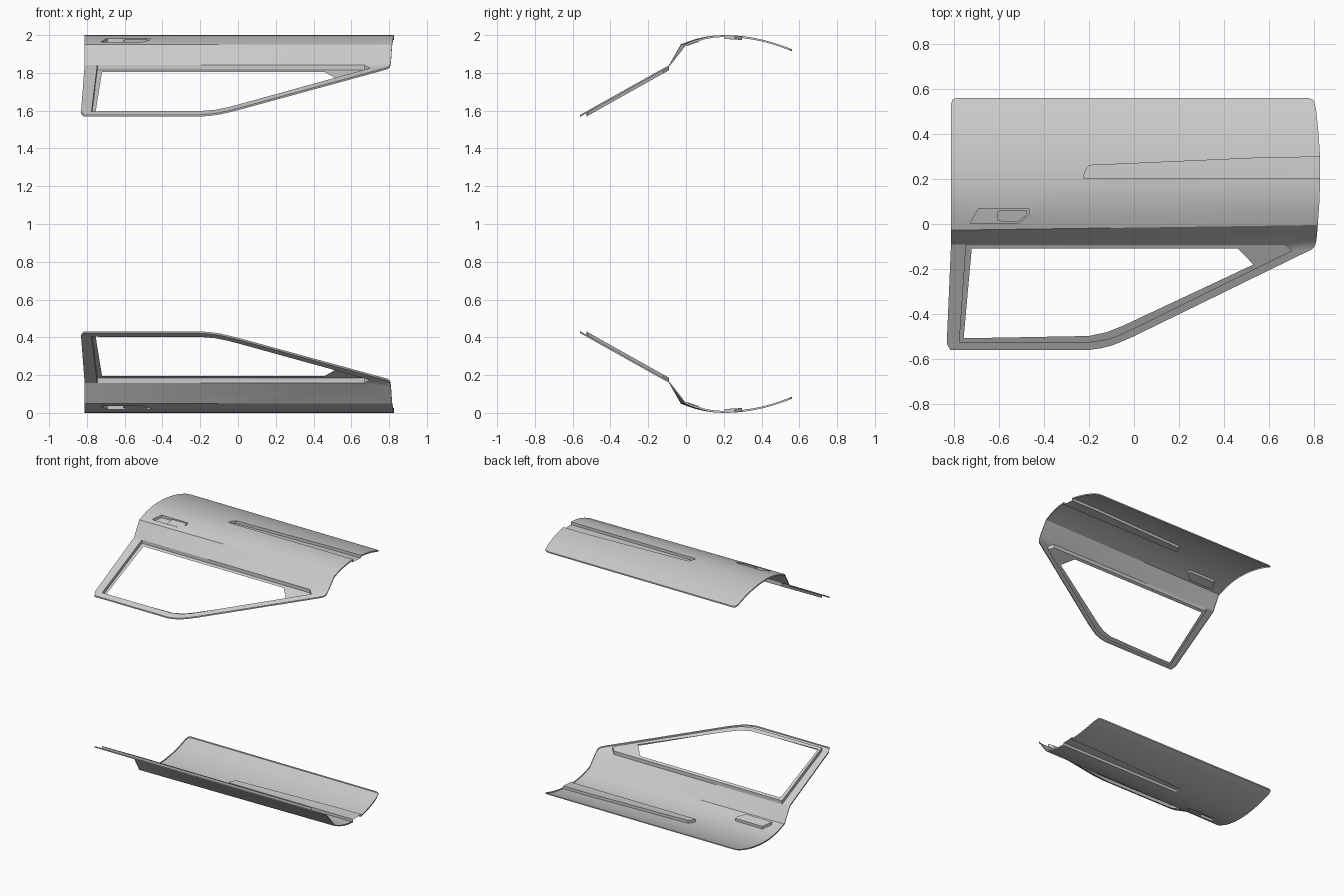
import bpy, bmesh, math
from mathutils import Vector

if "Cube" in bpy.data.objects:
    bpy.data.objects.remove(bpy.data.objects["Cube"])

BELT, TILT = -0.016, 0.014        # shoulder crease: y at x = 0, and its slope in x
SILL, FRAME_SLOPE = -0.09, 0.56   # window line and lean of the window frame


def skin_z(x, y):
    """Height of the outer door skin."""
    c = BELT + TILT * x
    zc = 2 - 1.05 * (BELT - 0.2) ** 2
    if y >= 0.2:
        return 2 - 0.58 * (y - 0.2) ** 2
    if y >= c:
        t = (y - c) / (0.2 - c)
        return 2 - (2 - zc) * (1 - t) ** 2
    if y >= SILL:
        return 1.841 + (zc - 1.841) * (y - SILL) / (c - SILL)
    return 1.841 + FRAME_SLOPE * (y - SILL)


def add_loop(bm, pts, d, closed=True):
    vs = [bm.verts.new((x, y, d)) for x, y in pts]
    n = len(vs)
    return [bm.edges.new((vs[i], vs[(i + 1) % n])) for i in range(n if closed else n - 1)]


def sheet(bm, loops, d):
    """Fill an outline with holes at depth d below the skin."""
    edges = [e for pts in loops for e in add_loop(bm, pts, d)]
    bmesh.ops.triangle_fill(bm, use_beauty=True, edges=edges, normal=(0, 0, 1))


def wall(bm, pts, d0, d1, closed=True):
    """Upright strip along a path between two depths."""
    a = add_loop(bm, pts, d0, closed)
    ret = bmesh.ops.extrude_edge_only(bm, edges=a)
    for v in ret["geom"]:
        if isinstance(v, bmesh.types.BMVert):
            v.co.z = d1


def finish(name, bm, lower):
    """Slice across the curve, wrap onto the door profile, mirror for the lower door."""
    bmesh.ops.remove_doubles(bm, verts=bm.verts, dist=1e-5)
    cuts = [((0, y, 0), (0, 1, 0)) for y in [SILL] + [0.05 * i for i in range(1, 12)]]
    cuts.append(((0, BELT, 0), Vector((-TILT, 1, 0)).normalized()))
    for co, no in cuts:
        bmesh.ops.bisect_plane(bm, geom=bm.verts[:] + bm.edges[:] + bm.faces[:],
                               dist=1e-6, plane_co=co, plane_no=no)
    for v in bm.verts:
        v.co.z += skin_z(v.co.x, v.co.y)
        if lower:
            v.co.z = 2 - v.co.z
    bmesh.ops.recalc_face_normals(bm, faces=bm.faces)
    up = sum(f.normal.z * f.calc_area() for f in bm.faces)
    if (up < 0) != lower:
        bmesh.ops.reverse_faces(bm, faces=bm.faces)
    me = bpy.data.meshes.new(name)
    bm.to_mesh(me)
    bm.free()
    ob = bpy.data.objects.new(name, me)
    bpy.context.collection.objects.link(ob)
    bpy.ops.object.select_all(action='DESELECT')
    ob.select_set(True)
    bpy.context.view_layer.objects.active = ob
    bpy.ops.object.shade_smooth_by_angle(angle=math.radians(25))


# Outlines seen from above
groove = [(0.826, 0.297), (0.6, 0.295), (-0.2, 0.26), (-0.215, 0.24), (-0.225, 0.205), (0.826, 0.205)]
rim = [(0.826, 0.205), (0.823, 0.1), (0.816, 0), (0.81, -0.07), (0.803, -0.098), (0.79, -0.112),
       (0.0, -0.498), (-0.05, -0.52), (-0.1, -0.54), (-0.15, -0.552), (-0.2, -0.559), (-0.815, -0.56),
       (-0.831, -0.53), (-0.812, -0.09), (-0.812, 0.53), (-0.806, 0.552), (-0.788, 0.56),
       (0.775, 0.56), (0.797, 0.55), (0.808, 0.51), (0.819, 0.4), (0.826, 0.297)]
recess = [(-0.745, -0.09), (0.67, -0.09), (0.7, -0.118), (0.0, -0.463), (-0.06, -0.491),
          (-0.12, -0.512), (-0.2, -0.524), (-0.775, -0.526)]
opening = [(-0.72, -0.108), (0.46, -0.108), (0.53, -0.18), (-0.05, -0.452), (-0.12, -0.48),
           (-0.2, -0.497), (-0.756, -0.507)]
pocket = [(-0.727, 0.005), (-0.69, 0.068), (-0.465, 0.068), (-0.465, 0.043), (-0.51, 0.005)]
grip = [(-0.605, 0.015), (-0.605, 0.055), (-0.59, 0.063), (-0.478, 0.063), (-0.478, 0.04), (-0.512, 0.012), (-0.59, 0.012)]

for side, lower in (("upper", False), ("lower", True)):
    # Door skin and window surround with folded rim
    bm = bmesh.new()
    sheet(bm, [rim + groove[1:-1], recess, pocket], 0)
    wall(bm, rim, 0, -0.01, closed=False)
    finish(side + "_door_skin", bm, lower)

    # Tapering side groove, open at the front edge
    bm = bmesh.new()
    sheet(bm, [groove], -0.021)
    wall(bm, groove, 0, -0.021, closed=False)
    finish(side + "_side_groove", bm, lower)

    # Stepped window channel with corner plate
    bm = bmesh.new()
    sheet(bm, [recess, opening], -0.027)
    wall(bm, recess, 0, -0.027)
    finish(side + "_window_channel", bm, lower)

    # Handle pocket and pull
    bm = bmesh.new()
    sheet(bm, [pocket], -0.02)
    wall(bm, pocket, 0, -0.02)
    finish(side + "_handle_pocket", bm, lower)
    bm = bmesh.new()
    sheet(bm, [grip], -0.005)
    wall(bm, grip, -0.005, -0.02)
    finish(side + "_door_handle", bm, lower)
